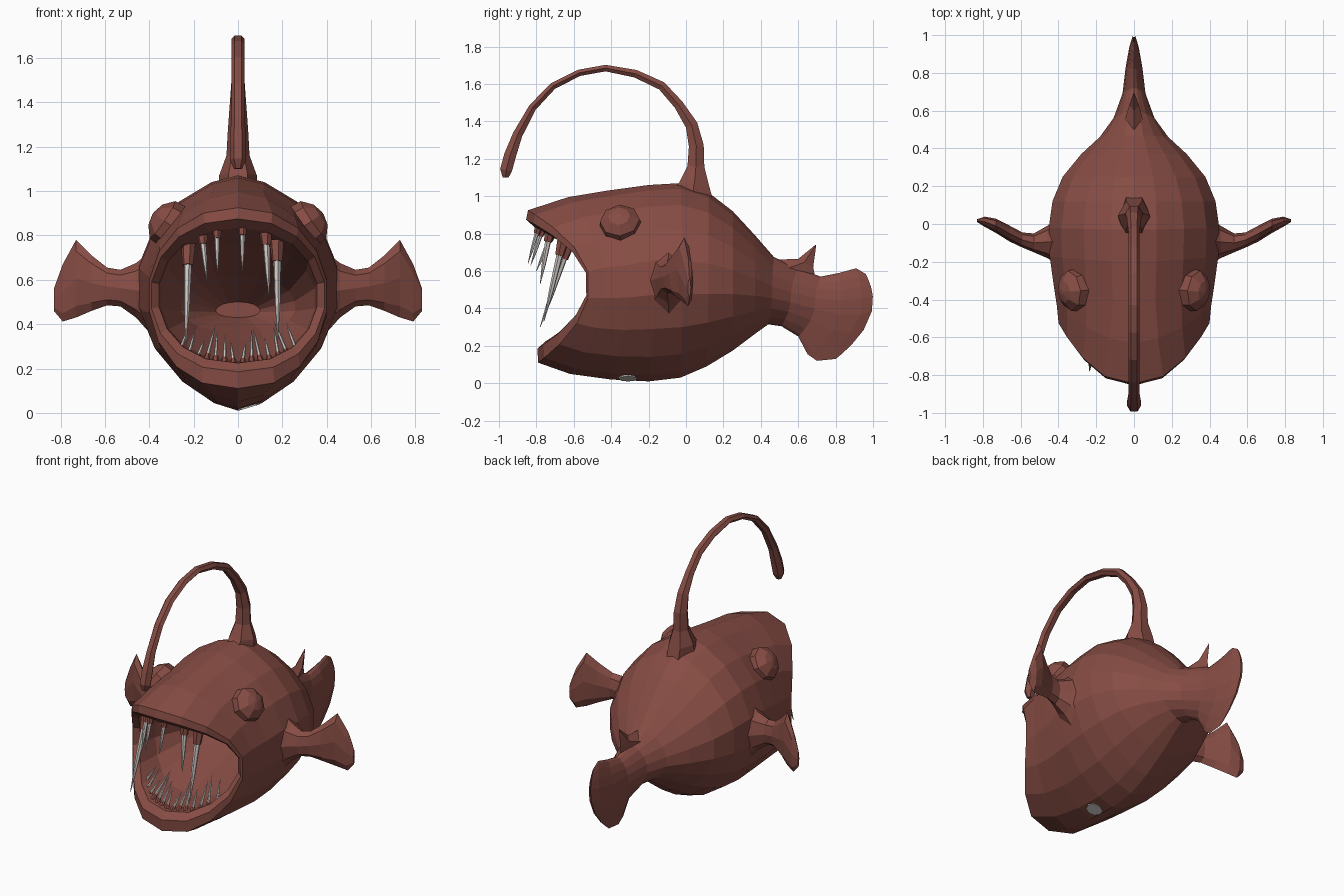
import bpy, bmesh, math, random
from mathutils import Vector

if "Cube" in bpy.data.objects:
    bpy.data.objects.remove(bpy.data.objects["Cube"])

random.seed(4)


def material(name, rgb):
    m = bpy.data.materials.new(name)
    m.diffuse_color = (*rgb, 1)
    m.use_nodes = True
    m.node_tree.nodes["Principled BSDF"].inputs["Base Color"].default_value = m.diffuse_color
    return m


SKIN = material("reddish brown skin", (0.24, 0.073, 0.058))
BONE = material("grey bone", (0.60, 0.56, 0.54))


def loft(name, rings, mats=(SKIN,), rule=None):
    """Skin a list of equal-length rings and close both ends."""
    bm = bmesh.new()
    loops = [[bm.verts.new(p) for p in ring] for ring in rings]
    n = len(loops[0])
    for k, (a, b) in enumerate(zip(loops, loops[1:])):
        for i in range(n):
            j = (i + 1) % n
            f = bm.faces.new((a[i], a[j], b[j], b[i]))
            if rule:
                f.material_index = rule(k)
    for loop in (loops[0], loops[-1]):
        bm.faces.new(loop).material_index = rule(len(rings) - 2) if rule and loop is loops[-1] else 0
    bmesh.ops.recalc_face_normals(bm, faces=bm.faces)
    me = bpy.data.meshes.new(name)
    bm.to_mesh(me)
    bm.free()
    ob = bpy.data.objects.new(name, me)
    for m in mats:
        me.materials.append(m)
    bpy.context.collection.objects.link(ob)
    return ob


def mirror(ob):
    ob.modifiers.new("mirror", 'MIRROR')


def body_ring(top, side, bot, p_top=1.25, p_bot=1.35, n=18):
    """Oval through a top (y,z), side (y,z,half width) and bottom (y,z) point."""
    pts = []
    for i in range(n):
        t = math.pi / 2 + math.tau * i / n
        s, c = math.sin(t), math.cos(t)
        end, p = (top, p_top) if s >= 0 else (bot, p_bot)
        x = math.copysign(abs(c) ** p, c) * side[2] if abs(c) > 1e-6 else 0
        pts.append((x, side[0] + (end[0] - side[0]) * s * s,
                    side[1] + (end[1] - side[1]) * abs(s)))
    return pts


# Body: wedge-shaped mouth cavity, lips, trunk, tail stalk and tail fin in one skin
mouth = [
    ((.12, .50), (.13, .46, .10), (.12, .43)),
    ((-.12, .62), (-.10, .48, .26), (-.10, .36)),
    ((-.50, .76), (-.36, .52, .35), (-.50, .235)),
    ((-.81, .835), (-.50, .53, .36), (-.75, .225)),
    ((-.855, .875), (-.525, .53, .395), (-.795, .185)),
    ((-.845, .925), (-.515, .53, .405), (-.79, .11)),
]
trunk = [
    ((-.63, .995, ), (-.43, .54, .415), (-.62, .05), 1.1, 1.2),
    ((-.42, 1.03), (-.31, .55, .435), (-.40, .02)),
    ((-.20, 1.06), (-.17, .57, .455), (-.20, .01)),
    ((-.03, 1.07), (-.02, .57, .46), (-.03, .03)),
    ((.12, 1.02), (.12, .56, .44), (.11, .09)),
    ((.25, .92), (.25, .54, .385), (.25, .175)),
    ((.37, .79), (.37, .51, .285), (.37, .265)),
    ((.47, .675), (.46, .485, .185), (.44, .315)),
    ((.60, .615), (.56, .46, .11), (.51, .305)),
    ((.72, .57), (.69, .43, .062), (.60, .25)),
    ((.82, .59), (.83, .41, .045), (.65, .155)),
    ((.91, .615), (.94, .42, .025), (.70, .12)),
    ((.96, .585), (1.0, .44, .006), (.80, .13)),
]
loft("body", [body_ring(*r, .9, .85) for r in mouth] + [body_ring(*r) for r in trunk])

# Lure stalk: tapered tube along an arch, ending in a swollen tip
stalk = [(.03, .98, .14), (.045, 1.07, .09), (.053, 1.16, .052), (.055, 1.27, .046),
         (.03, 1.38, .038), (-.04, 1.49, .03), (-.13, 1.59, .027), (-.27, 1.655, .024),
         (-.43, 1.685, .02), (-.57, 1.66, .02), (-.71, 1.59, .021), (-.82, 1.475, .024),
         (-.90, 1.33, .03), (-.94, 1.22, .037), (-.962, 1.14, .037), (-.965, 1.10, .018)]
rings = []
for k, (y, z, r) in enumerate(stalk):
    a, b = stalk[max(k - 1, 0)], stalk[min(k + 1, len(stalk) - 1)]
    d = Vector((0, b[0] - a[0], b[1] - a[1])).normalized()
    nrm = Vector((0, -d.z, d.y))
    rx = min(max(r, .03), .085) if k < 14 else r
    rings.append([Vector((rx * math.cos(t), y, z)) + nrm * r * math.sin(t)
                  for t in (math.tau * i / 6 for i in range(6))])
loft("lure_stalk", rings)

# Side fins: flat flared paddles (x, y, low z, high z, half thickness)
fin = [(.38, -.09, .34, .74, .14), (.46, -.095, .43, .675, .085), (.53, -.10, .48, .645, .05),
       (.59, -.085, .485, .655, .04), (.66, -.05, .46, .71, .042), (.73, -.01, .43, .78, .038),
       (.79, .012, .412, .67, .027), (.83, .018, .46, .56, .008)]
rings = []
for x, y, lo, hi, t in fin:
    m, h = (lo + hi) / 2, (hi - lo) / 2
    rings.append([(x, y + t * math.cos(a), m + h * math.sin(a))
                  for a in (math.tau * i / 8 for i in range(8))])
mirror(loft("side_fin", rings))

# Eyes: coarse faceted domes facing outward and slightly up
axis = Vector((.80, -.1, .55)).normalized()
u = Vector((0, 1, 0)) - axis * axis.y
u.normalize()
v = axis.cross(u)
rings = []
for lat in (-60, -15, 25, 60, 84):
    a = math.radians(lat)
    rings.append([Vector((.31, -.35, .85)) + axis * .088 * math.sin(a)
                  + (u * math.cos(t) * .118 + v * math.sin(t) * .112) * math.cos(a)
                  for t in (math.tau * i / 8 for i in range(8))])
mirror(loft("eye", rings))

# Back spine: small hooked thorn on the tail stalk
loft("back_spine", [
    [(0, .45, .66), (.055, .53, .61), (0, .69, .57), (-.055, .53, .61)],
    [(0, .60, .665), (.025, .63, .645), (0, .68, .62), (-.025, .63, .645)],
    [(0, .692, .74), (.002, .694, .738), (0, .696, .736), (-.002, .694, .738)],
])


# Teeth: thin cones with a skin-coloured gum at the root
def tooth(name, base, tip, r):
    base, tip = Vector(base), Vector(tip)
    d = (tip - base).normalized()
    a = d.orthogonal().normalized()
    b = d.cross(a)
    rings = []
    for f, s in ((-.06, 1.3), (.16, .95), (.161, .7), (.6, .5), (1, .06)):
        c = base.lerp(tip, f)
        rings.append([c + (a * math.cos(t) + b * math.sin(t)) * r * s
                      for t in (math.tau * i / 6 for i in range(6))])
    loft(name, rings, (SKIN, BONE), lambda k: 0 if k < 2 else 1)


upper = [((-.225, -.63, .735), (-.235, -.78, .30), .026),
         ((.175, -.66, .75), (.18, -.76, .33), .026),
         ((-.16, -.72, .79), (-.14, -.80, .60), .019),
         ((-.095, -.77, .815), (-.092, -.83, .63), .017),
         ((.02, -.79, .83), (.02, -.845, .64), .017),
         ((.125, -.73, .80), (.14, -.78, .53), .023)]
for i, t in enumerate(upper):
    tooth(f"upper_tooth_{i + 1}", *t)

for i in range(14):
    x = -.265 + .53 * i / 13
    y, z = -.71 + 1.5 * x * x, .225 + .7 * x * x
    k = random.uniform(.55, 1.15)
    tooth(f"lower_tooth_{i + 1}", (x, y, z),
          (x * .8 + random.uniform(-.02, .02), y + .12 * k, z + .14 * k), .013)

# Belly spot: small pale flattened disc lying on the underside
bpy.ops.mesh.primitive_cylinder_add(vertices=8, radius=.05, depth=.008,
                                    location=(.048, -.31, .0275), rotation=(0, -.29, 0))
spot = bpy.context.object
spot.name = "belly_spot"
spot.data.materials.append(BONE)
